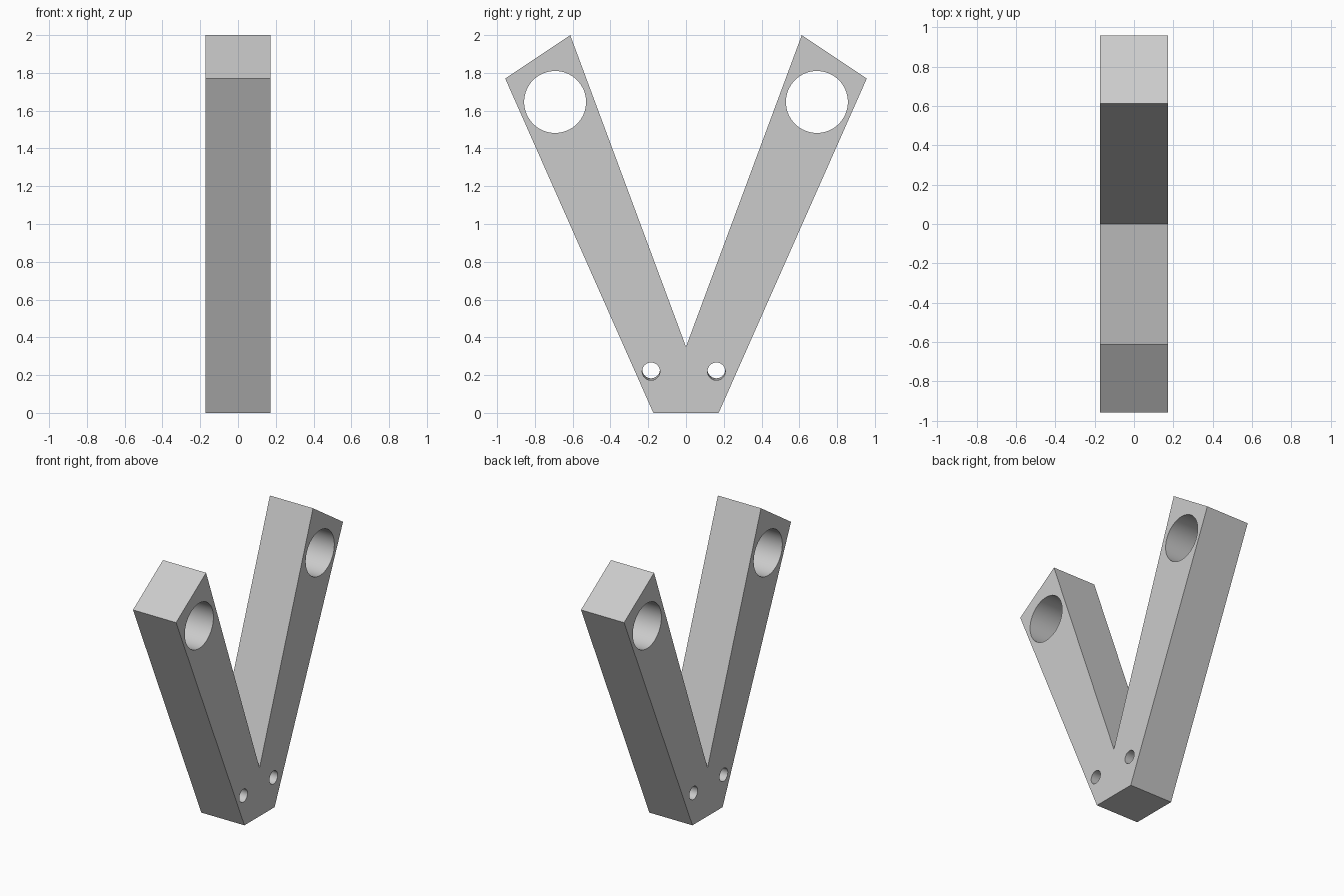
import bpy, bmesh, math

cube = bpy.data.objects.get("Cube")
if cube:
    bpy.data.objects.remove(cube, do_unlink=True)

HALF = 0.173  # half the bar thickness

grey = bpy.data.materials.new("light grey")
grey.use_nodes = True
colour = (0.6, 0.6, 0.6, 1)
grey.diffuse_color = colour
grey.node_tree.nodes["Principled BSDF"].inputs["Base Color"].default_value = colour

# V-shaped bracket: half outline mirrored in y, extruded along x
half = [(HALF, 0), (0.957, 1.77), (0.613, 2.0)]
outline = half + [(0, 0.35)] + [(-y, z) for y, z in reversed(half)]
bm = bmesh.new()
face = bm.faces.new([bm.verts.new((-HALF, y, z)) for y, z in outline])
out = bmesh.ops.extrude_face_region(bm, geom=[face])
verts = [v for v in out["geom"] if isinstance(v, bmesh.types.BMVert)]
bmesh.ops.translate(bm, verts=verts, vec=(2 * HALF, 0, 0))
bmesh.ops.recalc_face_normals(bm, faces=bm.faces)
mesh = bpy.data.meshes.new("v_bracket")
bm.to_mesh(mesh)
bm.free()
mesh.materials.append(grey)
bracket = bpy.data.objects.new("v_bracket", mesh)
bpy.context.collection.objects.link(bracket)


def bore(name, y, z, radius, tilt=0.0):
    """Cut a round hole through the bracket along x."""
    bpy.ops.mesh.primitive_cylinder_add(
        vertices=64, radius=radius, depth=4 * HALF, location=(0, y, z),
        rotation=(0, math.pi / 2 + tilt, 0))
    cutter = bpy.context.object
    cutter.name = name
    cutter.data.materials.append(grey)
    cutter.hide_render = True
    mod = bracket.modifiers.new(name, "BOOLEAN")
    mod.operation = "DIFFERENCE"
    mod.solver = "EXACT"
    mod.object = cutter
    bpy.context.view_layer.objects.active = bracket
    bpy.ops.object.modifier_apply(modifier=name)
    bpy.data.objects.remove(cutter, do_unlink=True)


# Large bores at the arm tips, small slightly tilted ones near the foot
for side, label in ((-1, "front"), (1, "back")):
    bore(label + "_arm_bore", side * 0.693, 1.646, 0.164)
    bore(label + "_foot_hole", side * 0.173 - 0.012, 0.225, 0.047, 0.03)

# Round bores shaded smooth, flat sides kept sharp
bpy.ops.object.select_all(action="DESELECT")
bracket.select_set(True)
bpy.context.view_layer.objects.active = bracket
bpy.ops.object.shade_smooth_by_angle(angle=math.radians(20))
